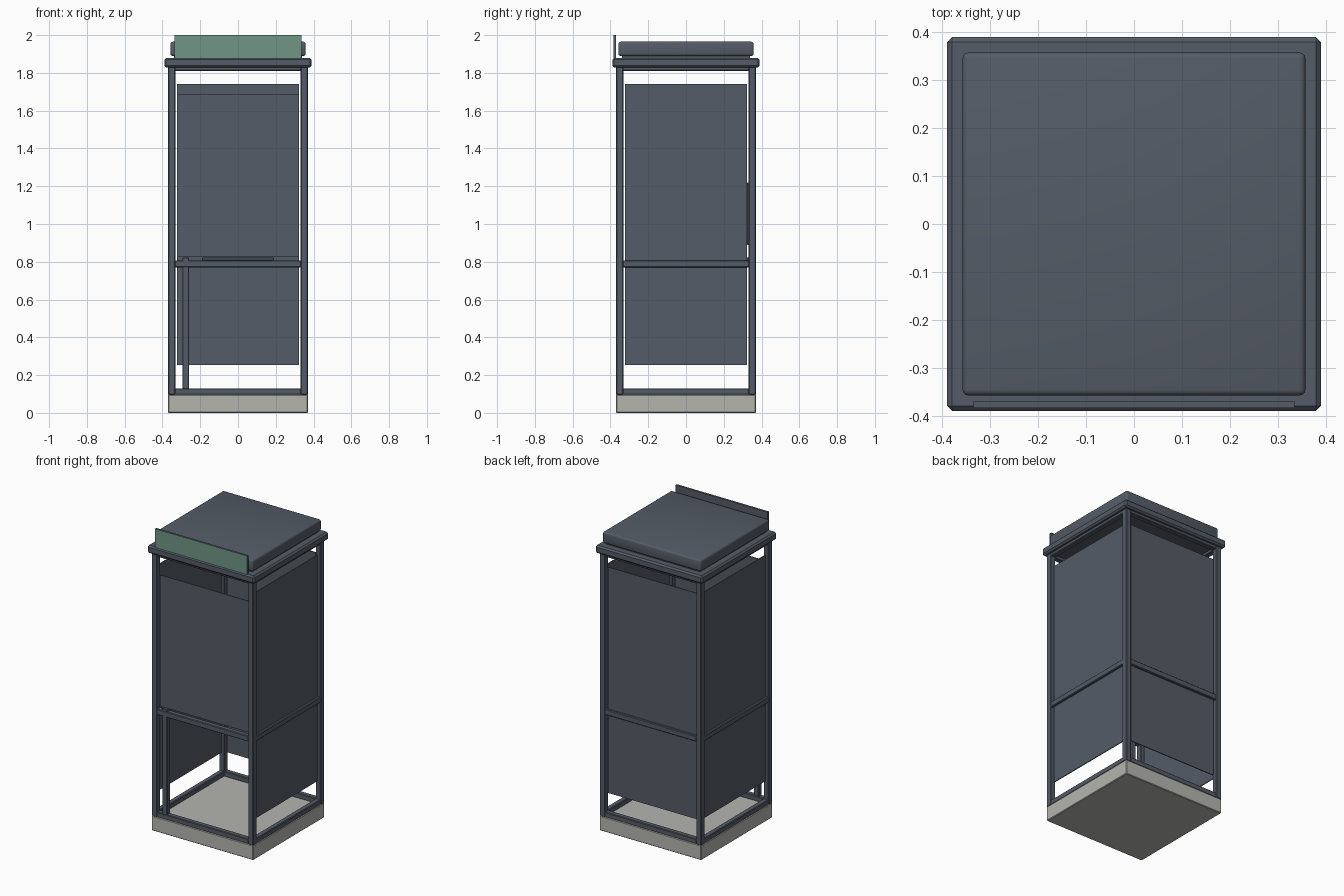
import bpy, bmesh, math
from mathutils import Matrix, Vector

cube = bpy.data.objects.get("Cube")
if cube:
    bpy.data.objects.remove(cube, do_unlink=True)


def material(name, rgb):
    m = bpy.data.materials.new(name)
    m.use_nodes = True
    m.diffuse_color = (*rgb, 1)
    m.node_tree.nodes["Principled BSDF"].inputs["Base Color"].default_value = (*rgb, 1)
    return m


SLATE = material("slate grey", (0.09, 0.107, 0.135))
STONE = material("pale concrete", (0.46, 0.46, 0.43))
GREEN = material("sign green", (0.162, 0.305, 0.235))


def box(name, lo, hi, mat=SLATE, bevel=0.0, segments=1, turn=0):
    """Box between two corners, optionally bevelled and turned about z in quarter turns."""
    lo, hi = Vector(lo), Vector(hi)
    bm = bmesh.new()
    bmesh.ops.create_cube(bm, size=1)
    bmesh.ops.scale(bm, vec=hi - lo, verts=bm.verts)
    bmesh.ops.translate(bm, vec=(lo + hi) / 2, verts=bm.verts)
    if bevel:
        bmesh.ops.bevel(bm, geom=bm.edges[:], offset=bevel, segments=segments,
                        profile=0.5, affect='EDGES')
    bm.transform(Matrix.Rotation(turn * math.pi / 2, 4, 'Z'))
    mesh = bpy.data.meshes.new(name)
    bm.to_mesh(mesh)
    bm.free()
    mesh.materials.append(mat)
    ob = bpy.data.objects.new(name, mesh)
    bpy.context.collection.objects.link(ob)
    return ob


# Plinth
box("base_slab", (-0.37, -0.37, 0), (0.37, 0.37, 0.097), STONE, 0.004)

# Frame: one post and three rails per side, with a thin panel set between the posts
sides = ["front", "left", "back", "right"]
for i, side in enumerate(sides):
    box(side + "_post", (-0.37, -0.37, 0.095), (-0.332, -0.332, 1.835), bevel=0.004, turn=i)
    for part, z0, z1 in (("bottom_rail", 0.095, 0.13),
                         ("middle_rail", 0.77, 0.807),
                         ("top_rail", 1.81, 1.84)):
        box(f"{side}_{part}", (-0.335, -0.368, z0), (0.335, -0.333, z1), bevel=0.004, turn=i)
    z0, z1 = (0.824, 1.688) if side == "front" else (0.253, 1.74)
    box(side + "_panel", (-0.322, -0.353, z0), (0.322, -0.347, z1), turn=i)

# Upright beside the open lower front
box("door_upright", (-0.295, -0.367, 0.125), (-0.26, -0.334, 0.822), bevel=0.003)

# Fittings on the inside of the back wall
box("shelf", (-0.19, 0.15, 0.807), (0.19, 0.347, 0.822), bevel=0.003)
box("wall_unit", (-0.1, 0.318, 0.89), (0.1, 0.347, 1.22), bevel=0.008)

# Roof
box("cornice", (-0.39, -0.39, 1.828), (0.39, 0.39, 1.88), bevel=0.01)
box("roof_neck", (-0.34, -0.34, 1.875), (0.34, 0.34, 1.9))
roof = box("roof_cap", (-0.358, -0.358, 1.89), (0.358, 0.358, 1.965), bevel=0.012, segments=3)
roof.select_set(True)
bpy.context.view_layer.objects.active = roof
bpy.ops.object.shade_smooth_by_angle(angle=math.radians(35))

# Sign board, green on its front face only
sign = box("sign_board", (-0.335, -0.384, 1.877), (0.335, -0.37, 2.0))
sign.data.materials.append(GREEN)
for face in sign.data.polygons:
    if face.normal.y < -0.9:
        face.material_index = 1
